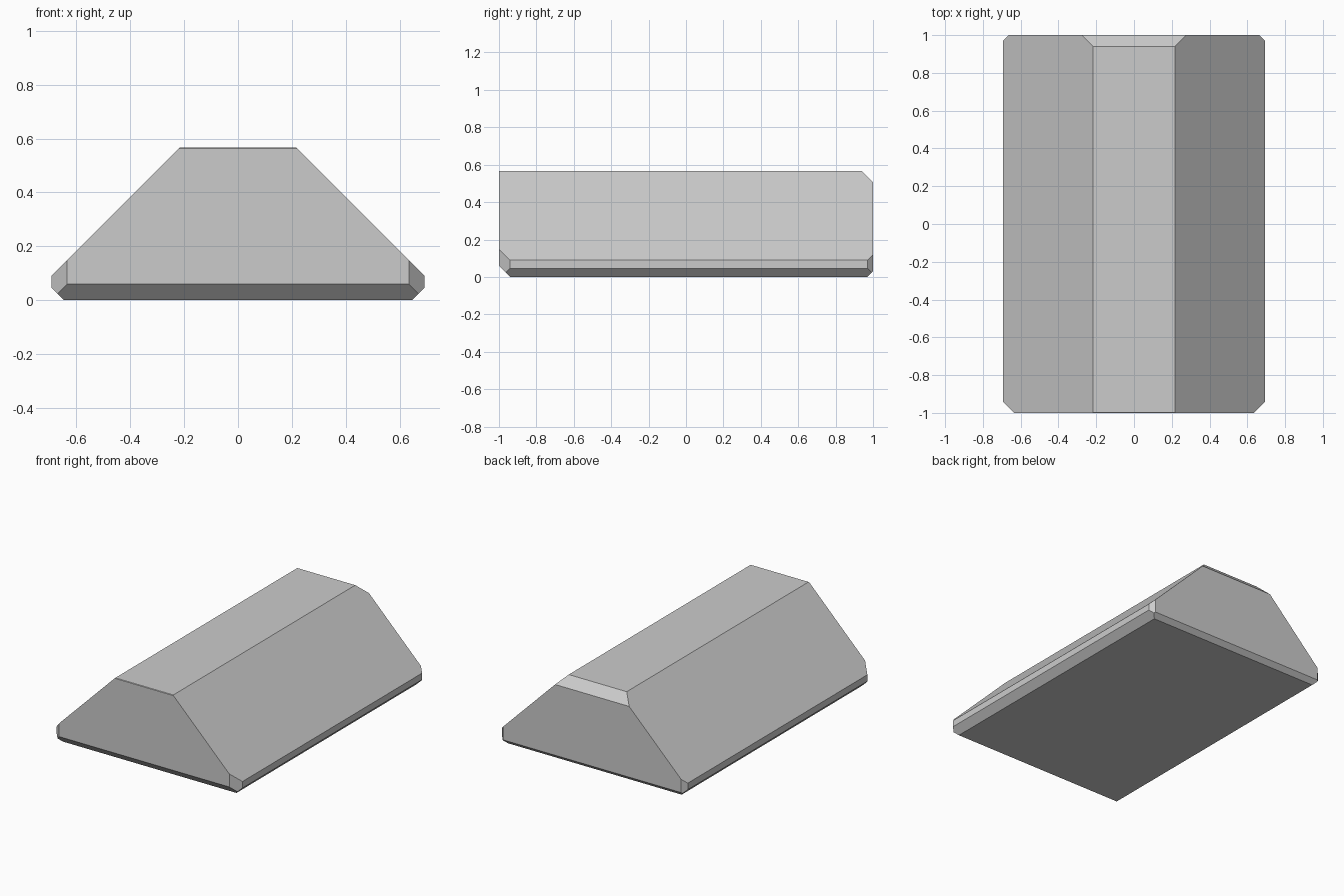
import bpy
import bmesh
from mathutils import Vector, Matrix

if "Cube" in bpy.data.objects:
    bpy.data.objects.remove(bpy.data.objects["Cube"])

HALF_W, HALF_L, HEIGHT = 0.693, 1.0, 0.567


def trim(bm, direction, limit):
    """Cut away everything where direction . position exceeds limit."""
    d = Vector(direction)
    geom = bm.verts[:] + bm.edges[:] + bm.faces[:]
    res = bmesh.ops.bisect_plane(bm, geom=geom, dist=1e-6,
                                 plane_co=d * (limit / d.length_squared),
                                 plane_no=d, clear_outer=True)
    rim = [e for e in res["geom_cut"] if isinstance(e, bmesh.types.BMEdge)]
    bmesh.ops.contextual_create(bm, geom=rim)


# Block
bm = bmesh.new()
bmesh.ops.create_cube(bm, size=1, matrix=Matrix.Translation((0, 0, HEIGHT / 2))
                      @ Matrix.Diagonal((2 * HALF_W, 2 * HALF_L, HEIGHT, 1)))

# Sloped sides, lower side chamfers and vertical corner chamfers
for s in (-1, 1):
    trim(bm, (s, 0, 1), 0.783)
    trim(bm, (s, 0, -1), 0.647)
    trim(bm, (s, -1, 0), 1.635)
    trim(bm, (s, 1, 0), 1.664)

# End chamfers: lower front, lower back, upper back, fine upper front
trim(bm, (0, -1, -1), 0.94)
trim(bm, (0, 1, -1), 0.97)
trim(bm, (0, 1, 1), 1.507)
trim(bm, (0, -1, 1), 1.564)

bmesh.ops.recalc_face_normals(bm, faces=bm.faces[:])
mesh = bpy.data.meshes.new("faceted_bar")
bm.to_mesh(mesh)
bm.free()
bpy.context.collection.objects.link(bpy.data.objects.new("faceted_bar", mesh))
